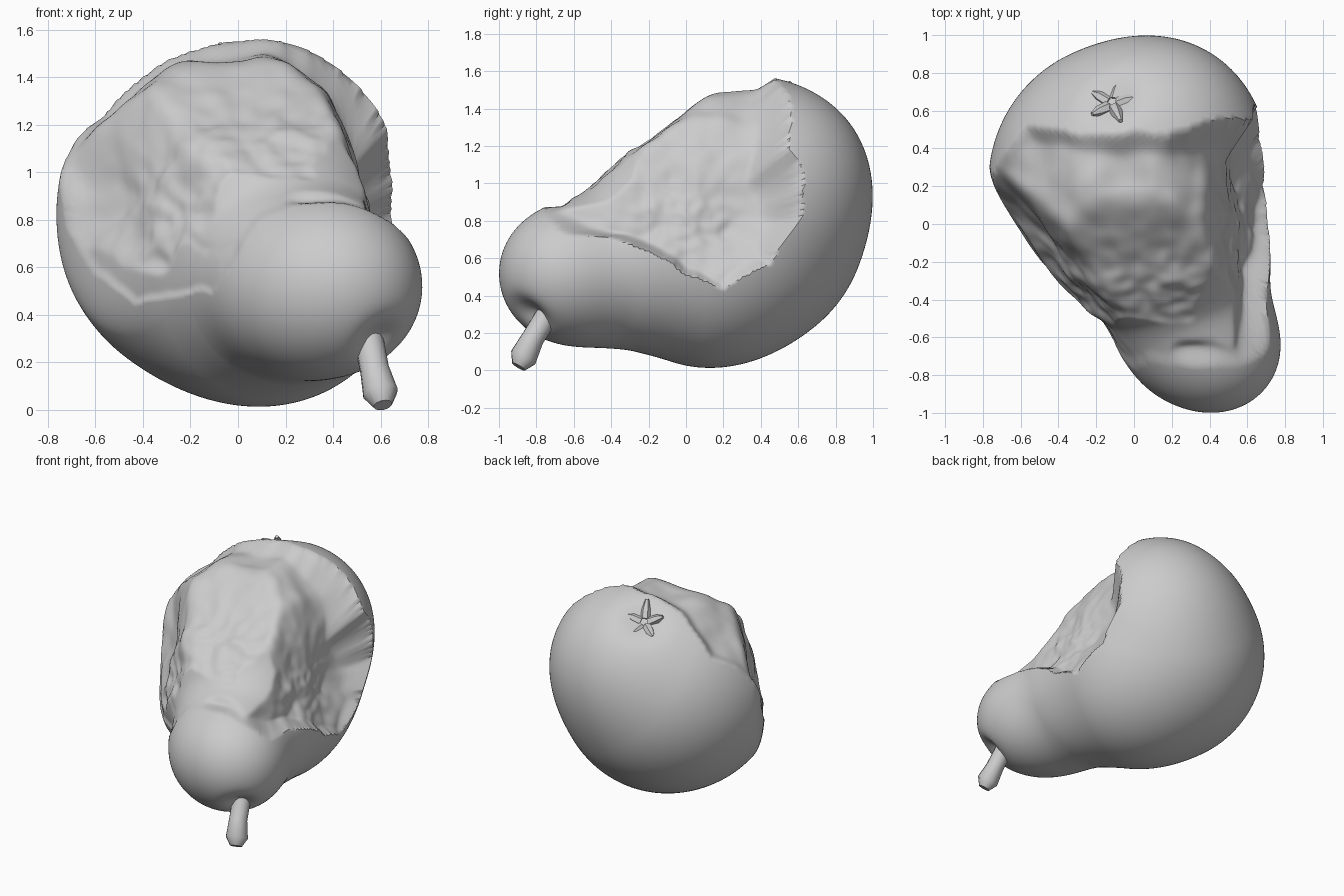
import bpy, bmesh, math
from mathutils import Vector, noise

if "Cube" in bpy.data.objects:
    bpy.data.objects.remove(bpy.data.objects["Cube"])

C = Vector((0.10, -0.05, 0.65))          # core centre that all surfaces are cast from
# pear volume: blended spheres (centre, radius)
BALLS = [((-0.02, 0.22, 0.82), 0.75), ((0.12, 0.44, 1.0), 0.535), ((0.12, 0.1, 0.60), 0.575),
         ((0.26, -0.28, 0.58), 0.46), ((0.28, -0.56, 0.51), 0.365), ((0.43, -0.65, 0.52), 0.345)]
BALLS = [(Vector(c), r) for c, r in BALLS]
# flattened cheek of the skin on the left (normal, offset)
CHEEK = (Vector((-.845, -.535, 0)), .53)
# flat bite facets of the flesh (normal, offset)
FACETS = [((0, -.61, .79), 1.09), ((-.725, -.637, .266), .64), ((.95, 0, .3), .77),
          ((-.1, 0, .995), 1.48), ((-.62, 0, .78), 1.30), ((.6, 0, .8), 1.29)]
FACETS = [(Vector(n), o) for n, o in FACETS]
# outline of the bitten skin
RIM = [(-.70, .12, .75), (-.60, -.03, .58), (-.46, -.26, .44), (-.3, -.43, .47), (-.1, -.6, .5),
       (0, -.7, .65), (.06, -.78, .80), (.2, -.78, .87), (.45, -.72, .87), (.66, -.58, .74),
       (.70, -.3, .69), (.68, 0, .53), (.67, .2, .44), (.66, .45, .58), (.65, .62, .82),
       (.63, .6, 1.0), (.6, .5, 1.15), (.33, .51, 1.5), (.2, .45, 1.55), (-.2, .42, 1.46),
       (-.5, .45, 1.2), (-.62, .36, 1.13), (-.69, .22, .98)]
# extra concave scoops and skin dimples (point, depth, width)
SCOOPS = [((.6, .28, .8), .05, .3), ((-.6, .07, .85), .07, .25)]
DIMPLES = [((.54, -.74, .34), .07, .09), ((-.12, .66, 1.44), .05, .12)]


def aim(p):
    return (Vector(p) - C).normalized()


SCOOPS = [(aim(p), d, w) for p, d, w in SCOOPS]
DIMPLES = [(aim(p), d, w) for p, d, w in DIMPLES]
E = Vector((0, -.45, .9)).normalized()
U = Vector((1, 0, 0))
V = E.cross(U)


def flat(d):
    k = 1 + max(d.dot(E), -.95)
    return d.dot(U) / k, d.dot(V) / k


POLY = [flat(aim(p)) for p in RIM]


def inside(d):
    """signed distance to the bite outline, positive inside"""
    x, y = flat(d)
    x += .02 * noise.noise(d * 6)
    y += .02 * noise.noise(d * 6 + Vector((9, 3, 1)))
    best, odd = 9, False
    for i, (ax, ay) in enumerate(POLY):
        bx, by = POLY[i - 1]
        ex, ey = bx - ax, by - ay
        t = min(1, max(0, ((x - ax) * ex + (y - ay) * ey) / (ex * ex + ey * ey)))
        best = min(best, math.hypot(x - ax - t * ex, y - ay - t * ey))
        if (ay > y) != (by > y) and x < ax + (y - ay) / ey * ex:
            odd = not odd
    return best if odd else -best


def smin(a, b, k):
    h = max(k - abs(a - b), 0) / k
    return min(a, b) - h * h * k / 4


def plane_hit(d, n, o):
    return (o - n.dot(C)) / n.dot(d) if n.dot(d) > .05 else 9


def pear_field(p):
    f = 9
    for c, r in BALLS:
        f = smin(f, (p - c).length - r, .14)
    return f


def bumps(d, items):
    return sum(a * math.exp(-(d - q).length_squared / (w * w)) for q, a, w in items)


def skin(d):
    t = .3
    for _ in range(16):
        t -= pear_field(C + d * t)
    return smin(t, plane_hit(d, *CHEEK), .1) - bumps(d, DIMPLES)


def flesh(d):
    t = 9
    for n, o in FACETS:
        t = smin(t, plane_hit(d, n, o), .06)
    rough = .03 * noise.noise(d * 3.5) + .012 * noise.noise(d * 8)
    return t - bumps(d, SCOOPS) + rough


def finish(name, bm, angle=40):
    bmesh.ops.recalc_face_normals(bm, faces=bm.faces)
    me = bpy.data.meshes.new(name)
    bm.to_mesh(me)
    bm.free()
    ob = bpy.data.objects.new(name, me)
    bpy.context.collection.objects.link(ob)
    bpy.ops.object.select_all(action='DESELECT')
    ob.select_set(True)
    bpy.context.view_layer.objects.active = ob
    bpy.ops.object.shade_smooth_by_angle(angle=math.radians(angle))
    return ob


def tube(bm, points, radii, sides=8):
    """capped loft of rings along a path"""
    pts = [Vector(p) for p in points]
    q = (pts[-1] - pts[0]).to_track_quat('Z', 'Y')
    rings = []
    for p, r in zip(pts, radii):
        rings.append([bm.verts.new(p + q @ Vector((r * math.cos(a), r * math.sin(a), 0)))
                      for a in (2 * math.pi * i / sides for i in range(sides))])
    for a, b in zip(rings, rings[1:]):
        for i in range(sides):
            bm.faces.new((a[i - 1], a[i], b[i], b[i - 1]))
    bm.faces.new(rings[0])
    bm.faces.new(rings[-1])


# bitten pear body
bm = bmesh.new()
bmesh.ops.create_icosphere(bm, subdivisions=7, radius=1)
bitten = []
for v in bm.verts:
    d = v.co.normalized()
    r = skin(d)
    if d.dot(E) > -.6:
        w = min(1, max(0, inside(d) / .03 + .3))
        if w > 0:
            w = w * w * (3 - 2 * w)
            r += w * (min(r - .015, flesh(d)) - r)
            bitten.append(v)
    v.co = C + d * r
for _ in range(3):
    bmesh.ops.smooth_vert(bm, verts=bitten, factor=.5, use_axis_x=True, use_axis_y=True, use_axis_z=True)
finish("pear_body", bm, 50)

# stem
bm = bmesh.new()
tube(bm, [(.52, -.66, .42), (.55, -.74, .30), (.575, -.82, .17), (.60, -.87, .07), (.61, -.895, .02)],
     [.075, .062, .062, .075, .04], 12)
finish("stem", bm)

# dried blossom end: ring of small flattened sepals
bm = bmesh.new()
axis = DIMPLES[1][0]
q = axis.to_track_quat('Z', 'Y')
base = C + axis * (skin(axis) - .012)
for i in range(5):
    a = 2 * math.pi * i / 5 + .4
    out = q @ Vector((math.cos(a), math.sin(a), 0))
    tube(bm, [base + out * .03, base + out * .09 + axis * .02,
              base + out * (.13 + .03 * (i % 2)) + axis * .03], [.035, .03, .012], 6)
finish("blossom_end", bm)
